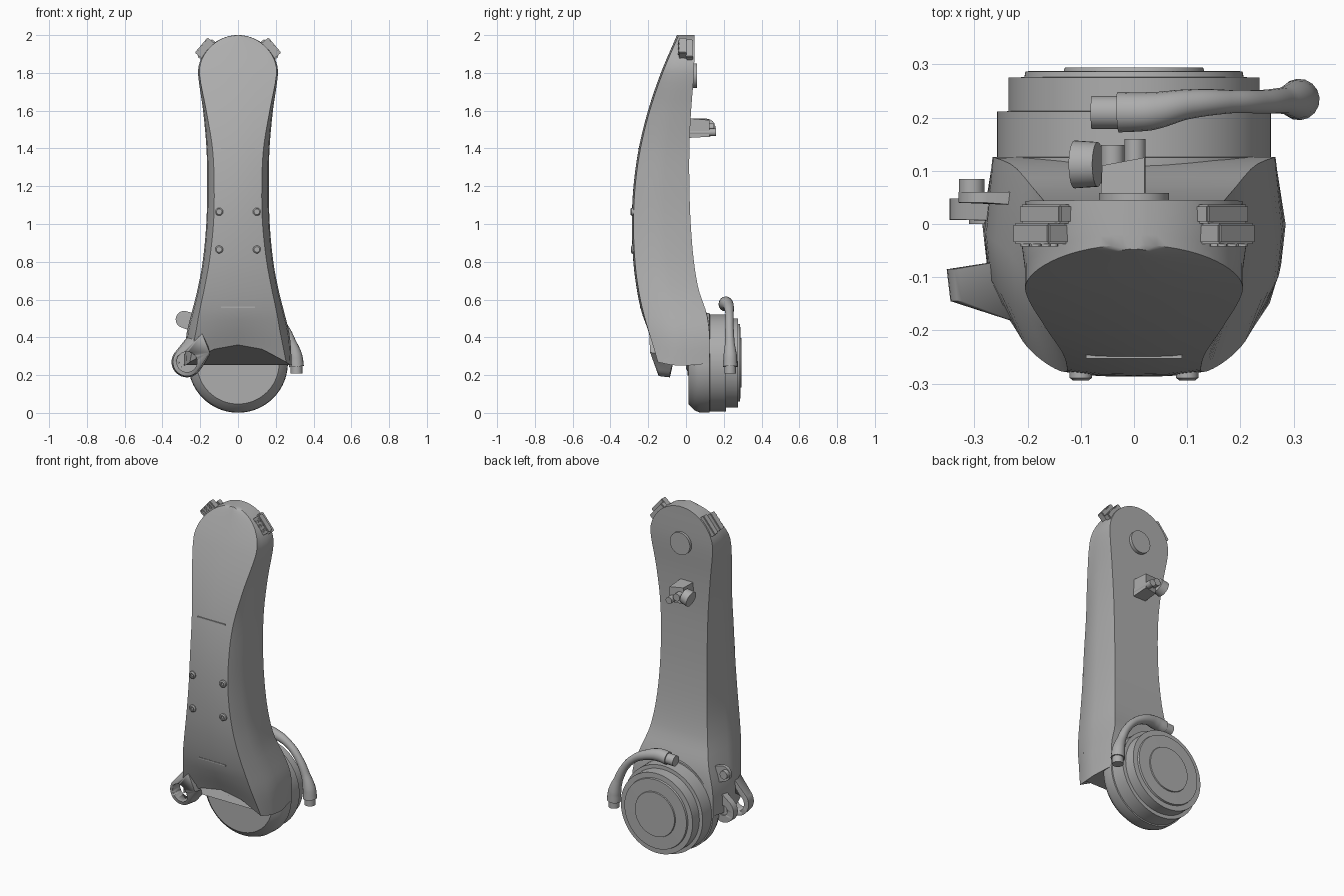
import bpy, bmesh, math
from mathutils import Vector, Matrix

if "Cube" in bpy.data.objects:
    bpy.data.objects.remove(bpy.data.objects["Cube"])

grey = bpy.data.materials.new("plain_grey")
grey.use_nodes = True
grey.diffuse_color = (0.42, 0.42, 0.42, 1)
grey.node_tree.nodes["Principled BSDF"].inputs["Base Color"].default_value = (0.42, 0.42, 0.42, 1)


def finish(name, bm, angle=30):
    bmesh.ops.recalc_face_normals(bm, faces=bm.faces)
    mesh = bpy.data.meshes.new(name)
    bm.to_mesh(mesh)
    bm.free()
    mesh.materials.append(grey)
    ob = bpy.data.objects.new(name, mesh)
    bpy.context.collection.objects.link(ob)
    bpy.ops.object.select_all(action='DESELECT')
    ob.select_set(True)
    bpy.context.view_layer.objects.active = ob
    bpy.ops.object.shade_smooth_by_angle(angle=math.radians(angle))
    return ob


def loft(bm, rings):
    rows = [[bm.verts.new(p) for p in ring] for ring in rings]
    n = len(rows[0])
    for a, b in zip(rows, rows[1:]):
        for i in range(n):
            j = (i + 1) % n
            bm.faces.new((a[i], a[j], b[j], b[i]))
    bm.faces.new(rows[0])
    bm.faces.new(rows[-1])


def turned(name, profile, x, z, n=64, sx=1.0):
    """Stack of (radius, y) rings around an axis along y."""
    bm = bmesh.new()
    loft(bm, [[(x + sx * r * math.cos(math.tau * i / n), y, z + r * math.sin(math.tau * i / n))
               for i in range(n)] for r, y in profile])
    return finish(name, bm)


def box(name, centre, size, turn=0.0, bevel=0.0):
    bm = bmesh.new()
    m = Matrix.Translation(centre) @ Matrix.Rotation(turn, 4, 'Y') @ Matrix.Diagonal((*size, 1))
    bmesh.ops.create_cube(bm, size=1, matrix=m)
    if bevel:
        bmesh.ops.bevel(bm, geom=bm.edges[:], offset=bevel, segments=2, affect='EDGES')
    return finish(name, bm)


def hull(name, points):
    bm = bmesh.new()
    for p in points:
        bm.verts.new(p)
    out = bmesh.ops.convex_hull(bm, input=bm.verts[:])
    bmesh.ops.delete(bm, geom=list(set(out["geom_interior"])), context='VERTS')
    return finish(name, bm)


def ring(x, y, z, r, n=32):
    return [(x + r * math.cos(math.tau * i / n), y, z + r * math.sin(math.tau * i / n)) for i in range(n)]


def cut(ob, cutter):
    mod = ob.modifiers.new("cut", 'BOOLEAN')
    mod.operation = 'DIFFERENCE'
    mod.object = cutter
    mod.solver = 'EXACT'
    cutter.hide_render = True
    cutter.hide_viewport = True
    cutter.display_type = 'WIRE'


def spline(keys, z):
    """Smooth interpolation of rows keyed by height, falling upwards."""
    k = max(i for i in range(len(keys) - 1) if keys[i][0] <= z + 1e-6)
    a, b = keys[k], keys[k + 1]
    p, q = keys[max(k - 1, 0)], keys[min(k + 2, len(keys) - 1)]
    h = b[0] - a[0]
    t = (z - a[0]) / h
    row = []
    for c in range(1, len(a)):
        ma = (b[c] - p[c]) / (b[0] - p[0]) * h
        mb = (q[c] - a[c]) / (q[0] - a[0]) * h
        row.append((2*t**3 - 3*t*t + 1) * a[c] + (t**3 - 2*t*t + t) * ma
                   + (3*t*t - 2*t**3) * b[c] + (t**3 - t*t) * mb)
    return row


# Arm shell: height, front half width, side half width, back half width, front y, back y
KEYS = [
    (0.25, 0.255, 0.285, 0.265, -0.155, 0.125),
    (0.40, 0.225, 0.275, 0.262, -0.20, 0.125),
    (0.53, 0.205, 0.245, 0.225, -0.232, 0.108),
    (0.65, 0.18, 0.215, 0.19, -0.257, 0.068),
    (0.80, 0.152, 0.187, 0.168, -0.276, 0.042),
    (1.00, 0.13, 0.168, 0.155, -0.284, 0.025),
    (1.20, 0.126, 0.163, 0.152, -0.275, 0.018),
    (1.40, 0.135, 0.167, 0.158, -0.247, 0.018),
    (1.60, 0.168, 0.185, 0.178, -0.198, 0.027),
    (1.80, 0.205, 0.212, 0.205, -0.13, 0.042),
    (2.00, 0.205, 0.212, 0.205, -0.045, 0.045)]


def front_y(z):
    return spline(KEYS, z)[3]


heights = [0.25 + 1.54 * i / 36 for i in range(37)]
heights += [1.79 + 0.21 * math.sin(math.radians(a)) for a in range(6, 90, 6)] + [1.9995]
rings = []
for z in heights:
    wf, ws, wb, yf, yb = spline(KEYS, z)
    s = math.sqrt(max(1 - (max(z - 1.79, 0) / 0.21) ** 2, 0.0004))
    ym = yf * 0.45 + yb * 0.55
    half = [(wf * 0.5, yf - 0.002), (wf, yf + 0.006), (ws * 0.97, yf * 0.72 + yb * 0.28),
            (ws, ym), (wb, yb), (wb * 0.5, yb)]
    outline = [(0, yf - 0.003)] + half + [(0, yb)] + [(-x, y) for x, y in reversed(half)]
    # The lower rim arches up in the middle
    lift = max(0, (0.53 - z) / 0.28)
    rings.append([(x * s, y, z + lift * 0.11 * max(0, 1 - (x / 0.28) ** 2)) for x, y in outline])
bm = bmesh.new()
loft(bm, rings)
arm = finish("arm_shell", bm, 25)

# Lower wheel-shaped joint with stepped back caps
turned("lower_joint", [(0.21, 0.012), (0.218, 0.012), (0.252, 0.045), (0.262, 0.07), (0.264, 0.125),
                       (0.257, 0.126), (0.257, 0.211), (0.236, 0.212), (0.236, 0.275),
                       (0.206, 0.276), (0.204, 0.287), (0.132, 0.288), (0.13, 0.294)], 0, 0.265, 96)
for x in (-0.015, 0.09):
    turned("joint_front_stud", [(0.022, -0.01), (0.022, 0.02)], x, 0.3, 20)

# Upper pivot cap on the back
turned("upper_pivot_cap", [(0.066, 0.02), (0.066, 0.058)], 0, 1.785, 48)

# Front screws and narrow ledges
for x in (-0.1, 0.1):
    for z in (0.865, 1.065):
        y = front_y(z)
        turned("front_screw", [(0.021, y + 0.02), (0.021, y - 0.006), (0.015, y - 0.011),
                               (0.009, y - 0.011), (0.009, y - 0.004)], x, z, 16)
for z in (0.56, 1.4):
    box("front_ledge", (0, front_y(z) + 0.002, z), (0.18, 0.016, 0.007))

# Sensor blocks at the shoulders of the rounded top
for s in (-1, 1):
    turn = s * math.radians(50)
    mid = Vector((s * 0.168, -0.018, 1.925))
    out = Vector((s * 0.77, 0, 0.64))
    along = Vector((-s * 0.64, 0, 0.77))
    box("sensor_block", mid, (0.105, 0.04, 0.07), turn, 0.004)
    box("sensor_back", mid + Vector((0, 0.037, 0)) - out * 0.012, (0.12, 0.036, 0.05), turn, 0.004)
    for u in (-0.03, 0, 0.03):
        for v in (0.004, 0.022):
            p = mid + along * u + out * v
            turned("sensor_port", [(0.009, -0.035), (0.009, -0.042), (0.006, -0.042), (0.006, -0.039)],
                   p.x, p.z, 12)

# Connector on the upper back
hull("connector_body", [(x, y, z) for x, y, z0, z1 in
                        ((-0.065, 0.0, 1.455, 1.56), (0.02, 0.0, 1.455, 1.56),
                         (-0.06, 0.11, 1.462, 1.558), (0.02, 0.125, 1.462, 1.55)) for z in (z0, z1)])
turned("connector_plug", [(0.022, 0.02), (0.022, 0.148)], -0.04, 1.51, 24)
turned("connector_post", [(0.02, 0.0), (0.02, 0.16)], 0.002, 1.485, 24)
bm = bmesh.new()
bmesh.ops.create_cone(bm, cap_ends=True, segments=32, radius1=0.045, radius2=0.042, depth=0.045,
                      matrix=Matrix.Translation((-0.09, 0.112, 1.51)) @ Matrix.Rotation(math.pi / 2 - 0.25, 4, 'Y'))
finish("connector_disc", bm)

# Fork with two eyes on the lower right flank
front_eye = hull("front_fork_eye", ring(-0.27, -0.145, 0.27, 0.075) + ring(-0.27, -0.085, 0.27, 0.082)
                 + [(-0.19, -0.195, 0.42), (-0.15, -0.19, 0.32), (-0.19, -0.06, 0.5), (-0.15, -0.06, 0.3)])
rear_eye = hull("rear_fork_eye", ring(-0.275, 0.008, 0.27, 0.072) + ring(-0.275, 0.048, 0.27, 0.072)
                + [(x, y, z) for x in (-0.2,) for y in (0.005, 0.05) for z in (0.25, 0.42)])
cut(front_eye, turned("fork_hole_cutter", [(0.054, -0.25), (0.054, -0.03)], -0.27, 0.27, 32))
cut(rear_eye, turned("rear_hole_cutter", [(0.03, -0.02), (0.03, 0.1)], -0.275, 0.27, 32))
turned("fork_pin", [(0.04, 0.0), (0.04, 0.04)], -0.27, 0.27, 32)
hull("flank_connector", ring(-0.285, 0.04, 0.495, 0.045) + ring(-0.285, 0.06, 0.495, 0.045)
     + [(-0.21, 0.035, 0.42), (-0.21, 0.06, 0.42), (-0.21, 0.035, 0.52), (-0.21, 0.06, 0.52)])
turned("flank_plug", [(0.024, 0.05), (0.024, 0.085)], -0.305, 0.5, 24)

# Hose sweeping over the joint: x, y, z, radius
HOSE = [(-0.03, 0.21, 0.575, 0.038), (0.03, 0.212, 0.58, 0.036), (0.10, 0.225, 0.567, 0.028),
        (0.18, 0.23, 0.525, 0.022), (0.24, 0.23, 0.46, 0.022), (0.282, 0.232, 0.375, 0.025),
        (0.305, 0.234, 0.30, 0.036), (0.31, 0.234, 0.245, 0.039)]


def hose(name, path, resolution=8):
    cu = bpy.data.curves.new(name, 'CURVE')
    cu.dimensions = '3D'
    cu.bevel_depth = 1
    cu.bevel_resolution = 6
    cu.use_fill_caps = True
    sp = cu.splines.new('BEZIER')
    sp.bezier_points.add(len(path) - 1)
    sp.resolution_u = resolution
    for bp, (x, y, z, r) in zip(sp.bezier_points, path):
        bp.co = (x, y, z)
        bp.radius = r
        bp.handle_left_type = bp.handle_right_type = 'AUTO'
    cu.materials.append(grey)
    ob = bpy.data.objects.new(name, cu)
    bpy.context.collection.objects.link(ob)


hose("hose", HOSE)
hose("hose_inlet", [(-0.08, 0.21, 0.572, 0.031), (0.0, 0.21, 0.576, 0.031)], 2)
hose("hose_outlet", [(0.31, 0.234, 0.208, 0.031), (0.31, 0.234, 0.26, 0.031)], 2)
